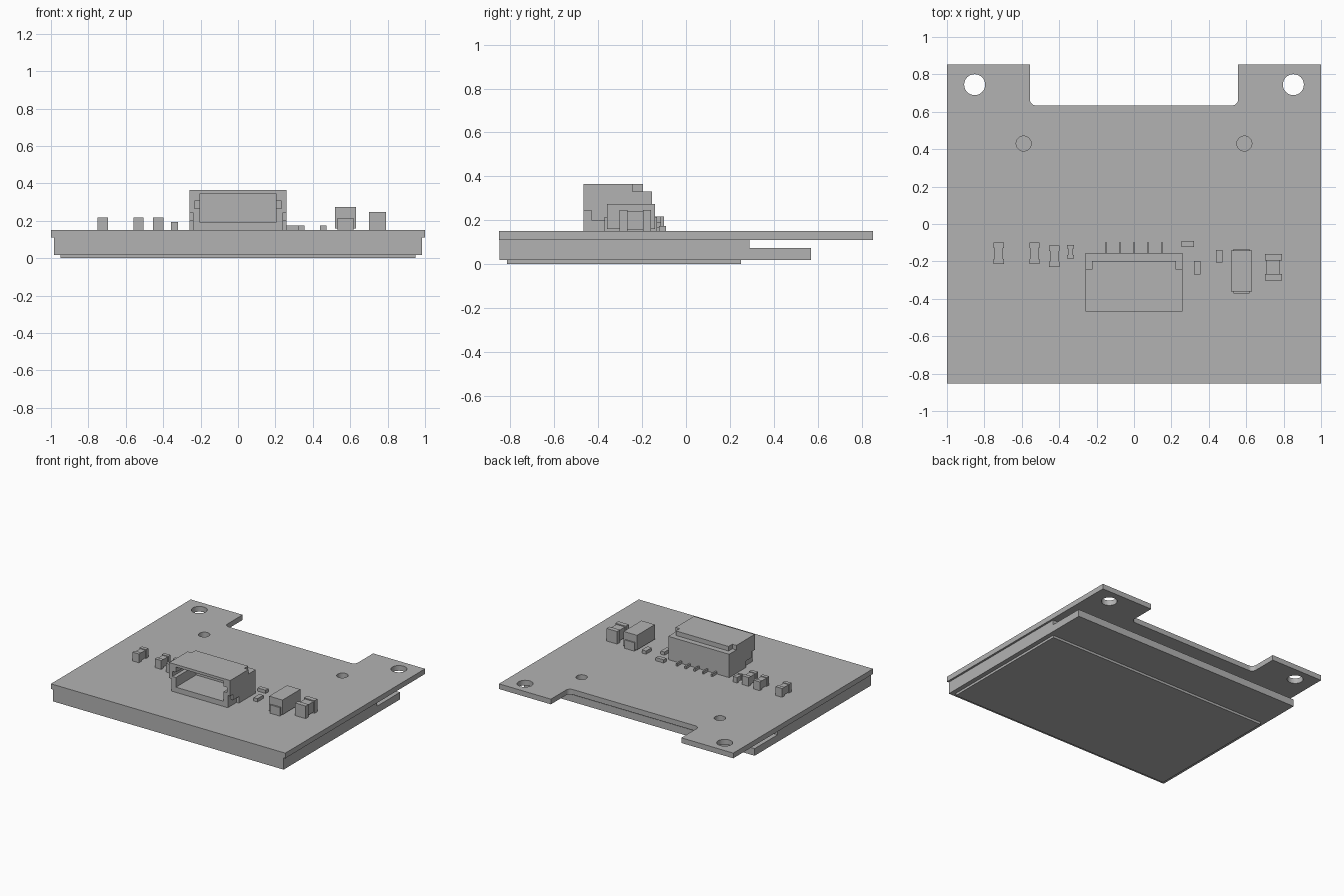
import bpy
import bmesh
from math import sin, cos, pi

cube = bpy.data.objects.get("Cube")
if cube:
    bpy.data.objects.remove(cube, do_unlink=True)

GREY = 0.45
grey = bpy.data.materials.new("plain grey")
grey.use_nodes = True
grey.diffuse_color = (GREY, GREY, GREY, 1)
grey.node_tree.nodes["Principled BSDF"].inputs["Base Color"].default_value = (GREY, GREY, GREY, 1)


def finish(bm, name):
    bmesh.ops.recalc_face_normals(bm, faces=bm.faces)
    mesh = bpy.data.meshes.new(name)
    bm.to_mesh(mesh)
    bm.free()
    mesh.materials.append(grey)
    ob = bpy.data.objects.new(name, mesh)
    bpy.context.collection.objects.link(ob)
    return ob


def box(name, x, y, z):
    bm = bmesh.new()
    bmesh.ops.create_cube(bm, size=1)
    for v in bm.verts:
        for i, (lo, hi) in enumerate((x, y, z)):
            v.co[i] = lo if v.co[i] < 0 else hi
    return finish(bm, name)


def extrude(name, points, vector):
    bm = bmesh.new()
    face = bm.faces.new([bm.verts.new(p) for p in points])
    res = bmesh.ops.extrude_face_region(bm, geom=[face], use_keep_orig=True)
    moved = [g for g in res["geom"] if isinstance(g, bmesh.types.BMVert)]
    bmesh.ops.translate(bm, verts=moved, vec=vector)
    return finish(bm, name)


def cylinder(name, x, y, z, radius, depth):
    ring = [(x + radius * cos(a * pi / 20), y + radius * sin(a * pi / 20), z) for a in range(40)]
    return extrude(name, ring, (0, 0, depth))


def cut(target, cutters):
    for c in cutters:
        c.hide_render = True
        mod = target.modifiers.new("cut", "BOOLEAN")
        mod.operation = "DIFFERENCE"
        mod.solver = "EXACT"
        mod.object = c
    graph = bpy.context.evaluated_depsgraph_get()
    mesh = bpy.data.meshes.new_from_object(target.evaluated_get(graph))
    target.modifiers.clear()
    target.data = mesh
    for c in cutters:
        bpy.data.objects.remove(c, do_unlink=True)


# Circuit board with a rounded notch at the back
B, TOP = 0.11, 0.15
NX, NY, R = 0.557, 0.633, 0.035
arc = [(NX - R + R * cos(a * pi / 12), NY + R - R * sin(a * pi / 12), B) for a in range(7)]
half = [(1, -0.852, B), (1, 0.852, B), (NX, 0.852, B)] + arc
board = extrude("circuit_board", half + [(-x, y, z) for x, y, z in reversed(half)], (0, 0, TOP - B))
cut(board, [cylinder("hole_cutter", s * x, y, 0.1, r, 0.1)
            for s in (-1, 1) for x, y, r in ((0.852, 0.745, 0.056), (0.59, 0.43, 0.04))])

# Display panel: thick block with a thinner ledge at the back
panel = [(-0.985, -0.85, 0.018), (-0.985, 0.57, 0.018), (-0.985, 0.57, 0.073),
         (-0.985, 0.29, 0.073), (-0.985, 0.29, B), (-0.985, -0.85, B)]
extrude("display_panel", panel, (1.97, 0, 0))
box("display_film", (-0.95, 0.95), (-0.815, 0.25), (0, 0.018))

# Connector shell, stepped at the back and open at the front
shell = [(-0.26, y, z) for y, z in ((-0.467, TOP), (-0.467, 0.365), (-0.197, 0.365),
                                    (-0.197, 0.33), (-0.155, 0.33), (-0.155, TOP))]
connector = extrude("connector_shell", shell, (0.52, 0, 0))
cutters = [box("mouth_cutter", (-0.203, 0.203), (-0.5, -0.22), (0.19, 0.345)),
           box("slot_cutter", (-0.232, 0.232), (-0.5, -0.25), (0.265, 0.305))]
for s in (-1, 1):
    def side(a, b=0.3):
        return tuple(sorted((s * a, s * b)))
    cutters += [box("front_relief_cutter", side(0.24), (-0.5, -0.43), (0.1, 0.245)),
                box("lower_relief_cutter", side(0.24), (-0.45, -0.36), (0.1, 0.2)),
                box("corner_cutter", side(0.225), (-0.243, -0.1), (0.33, 0.4))]
cut(connector, cutters)
for i in range(5):
    x = -0.15 + 0.075 * i
    box("connector_pin", (x - 0.006, x + 0.006), (-0.16, -0.1), (TOP, 0.17))


# Capacitors: two end terminals and a slimmer waist
def capacitor(name, x, y, top):
    length, w = y[1] - y[0], x[1] - x[0]
    end, inset = length * 0.25, w * 0.09
    box(name + "_front_terminal", x, (y[0], y[0] + end), (TOP, top))
    box(name + "_back_terminal", x, (y[1] - end, y[1]), (TOP, top))
    box(name + "_body", (x[0] + inset, x[1] - inset), (y[0] + end, y[1] - end),
        (TOP + inset, top - inset))


capacitor("outer_capacitor", (-0.75, -0.695), (-0.215, -0.1), 0.218)
capacitor("middle_capacitor", (-0.56, -0.505), (-0.215, -0.1), 0.218)
capacitor("inner_capacitor", (-0.455, -0.397), (-0.23, -0.115), 0.218)
capacitor("small_capacitor", (-0.357, -0.322), (-0.185, -0.113), 0.193)
capacitor("large_capacitor", (0.70, 0.79), (-0.303, -0.16), 0.247)

# Flat resistors
box("back_resistor", (0.253, 0.322), (-0.122, -0.09), (TOP, 0.175))
box("front_resistor", (0.322, 0.355), (-0.27, -0.198), (TOP, 0.175))
box("side_resistor", (0.438, 0.474), (-0.207, -0.138), (TOP, 0.175))

# Moulded diode with a lead tab at each end
box("diode_body", (0.518, 0.632), (-0.36, -0.142), (0.16, 0.273))
box("diode_leads", (0.533, 0.617), (-0.372, -0.133), (TOP, 0.215))
